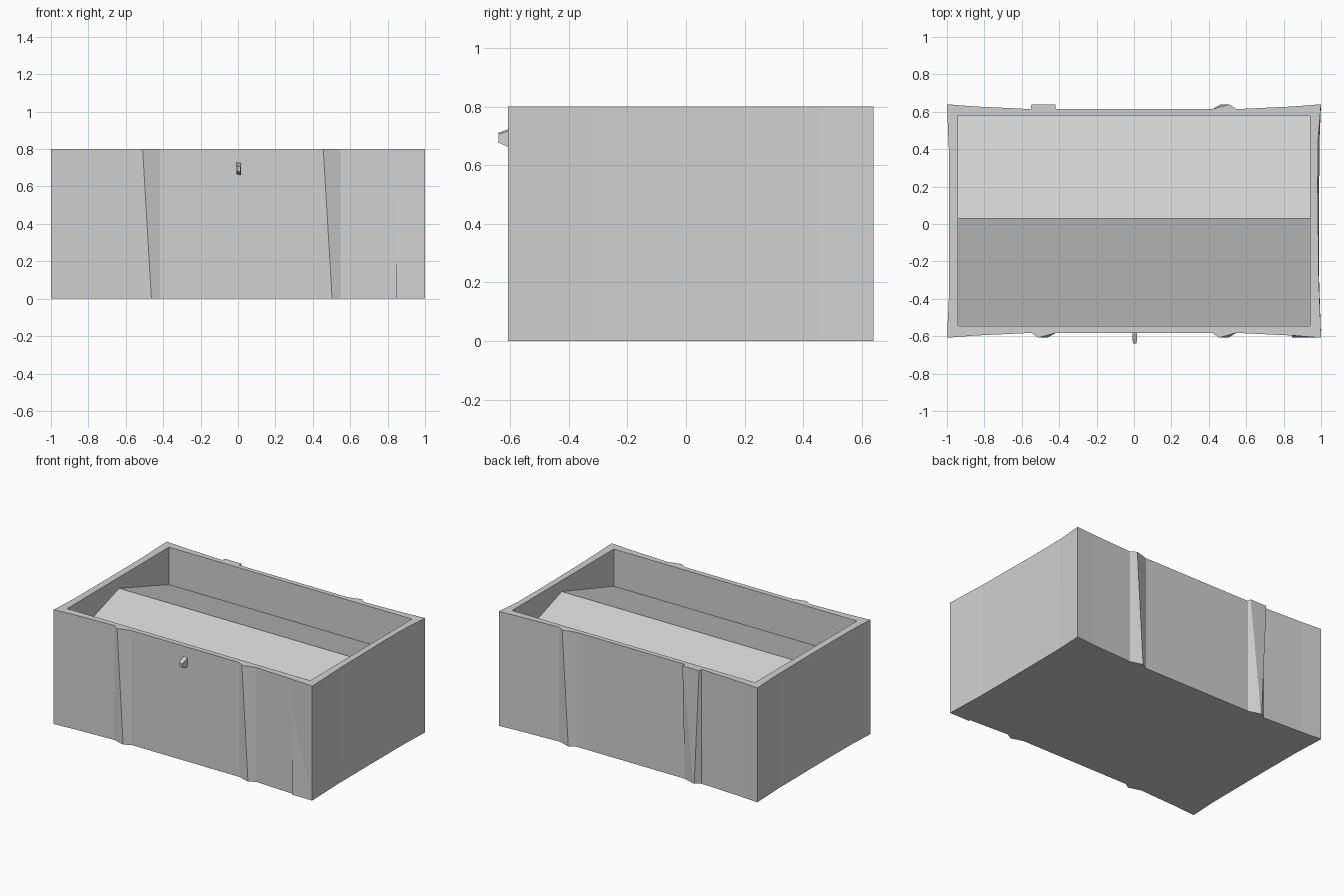
import bpy
import bmesh

if "Cube" in bpy.data.objects:
    bpy.data.objects.remove(bpy.data.objects["Cube"], do_unlink=True)

GREY = (0.64, 0.64, 0.64, 1)
stone = bpy.data.materials.new("pale_grey")
stone.use_nodes = True
stone.diffuse_color = GREY
stone.node_tree.nodes["Principled BSDF"].inputs["Base Color"].default_value = GREY

HEIGHT = 0.8
FRONT, BACK, CORNER_F, CORNER_B = -0.582, 0.614, -0.608, 0.64
INNER_X, INNER_F, INNER_B = 0.94, -0.545, 0.58


def finish(name, bm, recalc=True):
    """Turn a bmesh into a flat-shaded object."""
    bmesh.ops.remove_doubles(bm, verts=bm.verts, dist=0.0001)
    if recalc:
        bmesh.ops.recalc_face_normals(bm, faces=bm.faces)
    mesh = bpy.data.meshes.new(name)
    bm.to_mesh(mesh)
    bm.free()
    mesh.materials.append(stone)
    obj = bpy.data.objects.new(name, mesh)
    bpy.context.collection.objects.link(obj)
    return obj


def face(bm, points):
    return bm.faces.new([bm.verts.new(p) for p in points])


def pilaster(x, wall, crest, flip=1):
    """Leaning three-sided rib: (x_top, x_bottom, y) along the wall."""
    return [(x - 0.065 * flip, x - 0.065 * flip, wall),
            (x - 0.027 * flip, x + 0.02 * flip, crest),
            (x + 0.065 * flip, x + 0.065 * flip, wall)]


def flare(wall, corner, s):
    """Wall swelling gently from its flat middle toward a corner."""
    return [(s * x, s * x, wall + (corner - wall) * t)
            for x, t in ((0.7, 0.28), (0.85, 0.55), (1, 1))]


# Wall outlines, counter-clockwise, as (x_top, x_bottom, y)
front = (flare(FRONT, CORNER_F, -1)[::-1] + pilaster(-0.483, FRONT, CORNER_F)
         + pilaster(0.483, FRONT, CORNER_F) + flare(FRONT, CORNER_F, 1))
broad_rib = [(-0.42, -0.42, BACK), (-0.421, -0.505, CORNER_B),
             (-0.549, -0.512, CORNER_B), (-0.55, -0.55, BACK)]
back = (flare(BACK, CORNER_B, 1)[::-1] + pilaster(0.483, BACK, CORNER_B, -1)
        + broad_rib + flare(BACK, CORNER_B, -1))
right = [front[-1], (0.988, 0.99, -0.3), (0.982, 0.99, 0.2), (0.984, 0.992, 0.45), back[0]]
left = [back[-1], (-0.99, -0.99, 0.4), (-0.988, -0.988, 0), (-0.99, -0.99, -0.4), front[0]]

corners = [(-INNER_X, INNER_F), (INNER_X, INNER_F), (INNER_X, INNER_B), (-INNER_X, INNER_B)]

# Outer walls, rim and underside
bm = bmesh.new()
underside = []
for i, side in enumerate((front, right, back, left)):
    for (xt, xb, y), (xt2, xb2, y2) in zip(side, side[1:]):
        face(bm, [(xb, y, 0), (xb2, y2, 0), (xt2, y2, HEIGHT), (xt, y, HEIGHT)])
    inner = [corners[(i + 1) % 4], corners[i]]
    face(bm, [(xt, y, HEIGHT) for xt, _, y in side] + [(x, y, HEIGHT) for x, y in inner])
    underside += [(xb, y, 0) for _, xb, y in side[:-1]]
face(bm, underside[::-1])

# Recess walls with a ridged floor
floor = [(INNER_F, 0.54), (0.03, 0.722), (INNER_B, 0.538)]
for (y, z), (y2, z2) in zip(floor, floor[1:]):
    face(bm, [(-INNER_X, y, z), (INNER_X, y, z), (INNER_X, y2, z2), (-INNER_X, y2, z2)])
for s in (-1, 1):
    end = [(s * INNER_X, INNER_F, HEIGHT)] + [(s * INNER_X, y, z) for y, z in floor]
    end.append((s * INNER_X, INNER_B, HEIGHT))
    face(bm, end if s < 0 else end[::-1])
for (y, z), s in ((floor[0], 1), (floor[2], -1)):
    face(bm, [(s * INNER_X, y, z), (-s * INNER_X, y, z),
              (-s * INNER_X, y, HEIGHT), (s * INNER_X, y, HEIGHT)])
finish("walls_and_floor", bm)

# Slight flare at the foot of the front corner
bm = bmesh.new()
heel, toe, tip, peak = [bm.verts.new(p) for p in (
    (0.845, -0.59, 0), (0.845, -0.608, 0), (1, -0.608, 0), (0.845, -0.596, 0.55))]
for tri in ((heel, toe, peak), (toe, tip, peak), (heel, tip, toe), (heel, peak, tip)):
    bm.faces.new(tri)
finish("corner_flare", bm)

# Small tapered peg on the front wall
bm = bmesh.new()
rings = []
for y, low, high, w in ((-0.575, 0.66, 0.732, 0.012), (-0.61, 0.664, 0.722, 0.013),
                        (-0.64, 0.677, 0.711, 0.009)):
    rings.append([bm.verts.new((0.004 + sx * w, y, z)) for sx, z in
                  ((-1, low + 0.006), (1, low), (1, high - 0.006), (-1, high))])
for a, b in zip(rings, rings[1:]):
    for i in range(4):
        j = (i + 1) % 4
        bm.faces.new((a[i], a[j], b[j], b[i]))
bm.faces.new(rings[0])
bm.faces.new(rings[-1])
finish("front_peg", bm)
